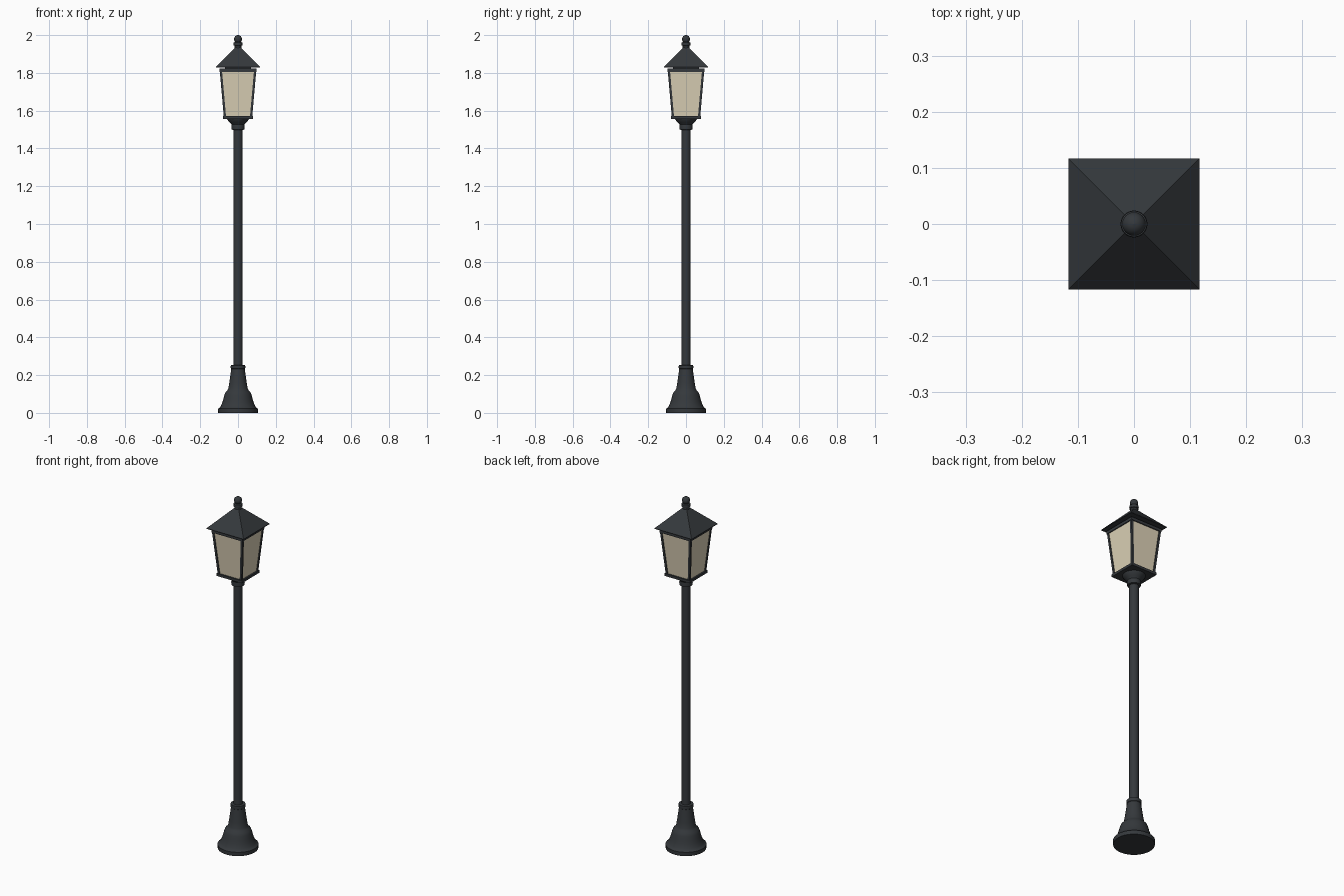
import bpy, bmesh, math
from mathutils import Vector

if "Cube" in bpy.data.objects:
    bpy.data.objects.remove(bpy.data.objects["Cube"])


def material(name, color):
    m = bpy.data.materials.new(name)
    m.diffuse_color = color
    m.use_nodes = True
    m.node_tree.nodes["Principled BSDF"].inputs["Base Color"].default_value = m.diffuse_color
    return m


IRON = material("dark_iron", (0.035, 0.04, 0.045, 1))
GLASS = material("warm_glass", (0.72, 0.64, 0.47, 1))


def finish(name, bm, mat, smooth=False):
    bmesh.ops.recalc_face_normals(bm, faces=bm.faces)
    me = bpy.data.meshes.new(name)
    bm.to_mesh(me)
    bm.free()
    ob = bpy.data.objects.new(name, me)
    bpy.context.collection.objects.link(ob)
    me.materials.append(mat)
    if smooth:
        bpy.ops.object.select_all(action='DESELECT')
        ob.select_set(True)
        bpy.context.view_layer.objects.active = ob
        bpy.ops.object.shade_smooth_by_angle(angle=math.radians(35))
    return ob


def loft(bm, rings):
    """Skin a stack of closed vertex loops and cap both ends."""
    loops = [[bm.verts.new(p) for p in ring] for ring in rings]
    n = len(loops[0])
    for a, b in zip(loops, loops[1:]):
        for i in range(n):
            j = (i + 1) % n
            bm.faces.new((a[i], a[j], b[j], b[i]))
    bm.faces.new(loops[0][::-1])
    bm.faces.new(loops[-1])


def turned(name, profile, sides=32):
    """Round part from (radius, z) points."""
    bm = bmesh.new()
    loft(bm, [[(r * math.cos(2 * math.pi * i / sides),
                r * math.sin(2 * math.pi * i / sides), z)
               for i in range(sides)] for r, z in profile])
    return finish(name, bm, IRON, True)


def square(h, z):
    return [(-h, -h, z), (h, -h, z), (h, h, z), (-h, h, z)]


def square_part(name, profile, mat=IRON):
    """Square part from (half width, z) points."""
    bm = bmesh.new()
    loft(bm, [square(h, z) for h, z in profile])
    return finish(name, bm, mat)


# Bell-shaped foot with a collar
turned("base", [(0.105, 0), (0.106, 0.022), (0.098, 0.027), (0.091, 0.036),
                (0.083, 0.055), (0.077, 0.075), (0.072, 0.095), (0.066, 0.11),
                (0.056, 0.12), (0.051, 0.13), (0.046, 0.16), (0.041, 0.195),
                (0.036, 0.232), (0.038, 0.234), (0.039, 0.242),
                (0.038, 0.252), (0.026, 0.254)])

# Post
turned("pole", [(0.024, 0.24), (0.024, 1.51)])

# Collar and flared cup under the lantern
turned("lantern_cup", [(0.026, 1.498), (0.034, 1.5), (0.035, 1.512),
                       (0.034, 1.526), (0.037, 1.53), (0.043, 1.536),
                       (0.052, 1.546), (0.058, 1.556), (0.06, 1.562)])

# Lantern body: floor plate, glass, corner bars, top frame
square_part("lantern_floor", [(0.08, 1.557), (0.08, 1.571)])
square_part("glass_panes", [(0.071, 1.57), (0.093, 1.812)], GLASS)
for k, (sx, sy) in enumerate([(-1, -1), (1, -1), (1, 1), (-1, 1)]):
    bm = bmesh.new()
    w = 0.006
    loft(bm, [[(sx * c + dx, sy * c + dy, z)
               for dx, dy in ((-w, -w), (w, -w), (w, w), (-w, w))]
              for c, z in ((0.069, 1.565), (0.0905, 1.81))])
    finish(f"corner_bar_{k + 1}", bm, IRON)
square_part("top_frame", [(0.098, 1.806), (0.098, 1.822)])

# Pyramid roof sitting just proud of the frame
square_part("roof_neck", [(0.07, 1.815), (0.07, 1.835)])
square_part("roof", [(0.117, 1.829), (0.117, 1.832), (0.01, 1.94)])

# Finial: collar, neck and ball
ball = [(0.021 * math.cos(math.radians(a)), 1.979 + 0.021 * math.sin(math.radians(a)))
        for a in range(-45, 90, 12)]
turned("finial", [(0.018, 1.93), (0.018, 1.943), (0.023, 1.945), (0.024, 1.953),
                  (0.023, 1.961), (0.015, 1.963)] + ball + [(0.001, 2.0)])
